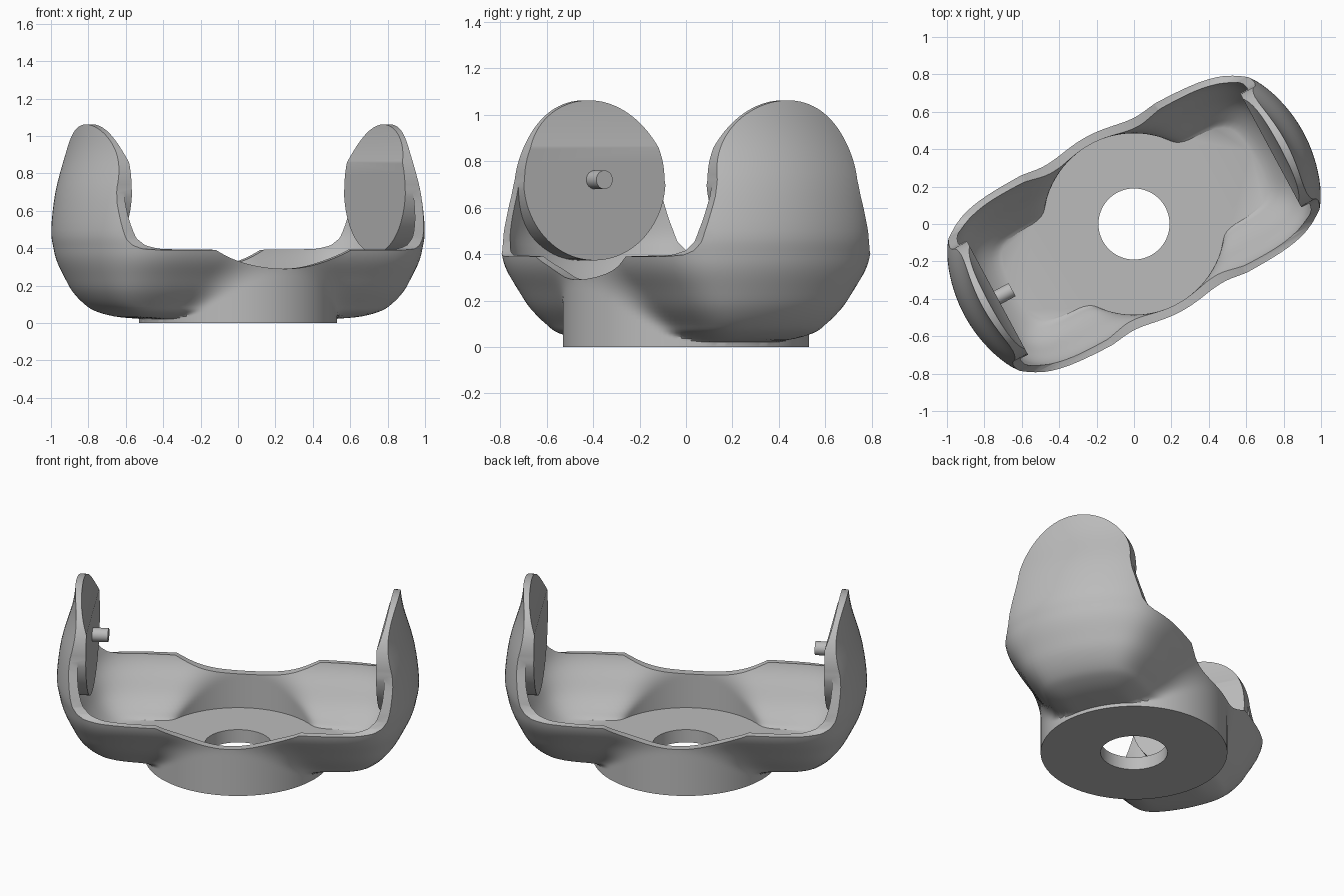
import bpy, bmesh, math
from mathutils import Matrix, Vector

if "Cube" in bpy.data.objects:
    bpy.data.objects.remove(bpy.data.objects["Cube"], do_unlink=True)

TURN = Matrix.Rotation(math.radians(28.3), 4, "Z")
SIDES = 160
BASE_R, WALL, FLOOR_Z = 0.53, 0.045, 0.08
DISC_Z, DISC_R, DISC_FACE = 0.72, 0.342, 0.83

grey = bpy.data.materials.new("plain grey")
grey.use_nodes = True
grey.diffuse_color = (0.5, 0.5, 0.5, 1)
grey.node_tree.nodes["Principled BSDF"].inputs["Base Color"].default_value = grey.diffuse_color


def finish(bm, name):
    bmesh.ops.recalc_face_normals(bm, faces=bm.faces)
    mesh = bpy.data.meshes.new(name)
    bm.to_mesh(mesh)
    bm.free()
    obj = bpy.data.objects.new(name, mesh)
    bpy.context.collection.objects.link(obj)
    mesh.materials.append(grey)
    return obj


def loft(rings, name):
    """Closed solid through a stack of equal rings."""
    bm = bmesh.new()
    loops = [[bm.verts.new(p) for p in ring] for ring in rings]
    for low, high in zip(loops, loops[1:]):
        for i in range(len(low)):
            j = (i + 1) % len(low)
            bm.faces.new((low[i], low[j], high[j], high[i]))
    bm.faces.new(loops[0])
    bm.faces.new(loops[-1])
    return finish(bm, name)


def cylinder(name, radius, start, end, axis, offset=(0, 0, 0), sides=96):
    bm = bmesh.new()
    spin = Vector((0, 0, 1)).rotation_difference(Vector(axis)).to_matrix().to_4x4()
    place = Matrix.Translation(Vector(offset) + Vector(axis) * (start + end) / 2) @ spin
    bmesh.ops.create_cone(bm, cap_ends=True, segments=sides, radius1=radius,
                          radius2=radius, depth=end - start, matrix=place)
    return finish(bm, name)


def combine(target, tool, operation):
    """Apply a boolean and drop the tool."""
    mod = target.modifiers.new("cut", "BOOLEAN")
    mod.operation, mod.object, mod.solver = operation, tool, "EXACT"
    bpy.context.view_layer.objects.active = target
    bpy.ops.object.modifier_apply(modifier=mod.name)
    bpy.data.objects.remove(tool, do_unlink=True)


def smooth_rows(rows, steps=4):
    """Catmull-Rom curve through the rows."""
    pts = [Vector(r) for r in rows]
    pts = [pts[0]] + pts + [pts[-1]]
    out = []
    for p, q, r, s in zip(pts, pts[1:], pts[2:], pts[3:]):
        for k in range(steps):
            t = k / steps
            out.append(q + (r - p) * t / 2 + (2 * p - 5 * q + 4 * r - s) * t * t / 2
                       + (3 * q - p - 3 * r + s) * t ** 3 / 2)
    return out + [pts[-1]]


def radius_at(angle, length, width):
    """Bow-ended rounded box, blended with the round base."""
    c, s = abs(math.cos(angle)), abs(math.sin(angle))
    low, high = 0.0, 2.0
    for _ in range(30):
        r = (low + high) / 2
        bowed = (r * c + 0.65 * (r * s) ** 2) / length
        if bowed ** 8 + (r * s / width) ** 8 > 1:
            high = r
        else:
            low = r
    blend = 0.08
    near = max(blend - abs(low - BASE_R), 0)
    return max(low, BASE_R) + near * near / (4 * blend)


def ring(z, length, width, inset=0.0):
    points = []
    for i in range(SIDES):
        angle = math.tau * (i + 0.5) / SIDES
        r = radius_at(angle, length, width) - inset
        points.append((r * math.cos(angle), r * math.sin(angle), z))
    return points


# Height, half length and half width of the flared shell
rows = smooth_rows([
    (0.02, 0.42, 0.16), (0.03, 0.65, 0.2), (0.06, 0.78, 0.28), (0.1, 0.85, 0.32),
    (0.17, 0.915, 0.385), (0.25, 0.96, 0.44), (0.33, 0.998, 0.493), (0.4, 1.017, 0.518),
    (0.5, 1.03, 0.53), (0.7, 1.005, 0.53), (0.9, 0.948, 0.53), (1.03, 0.926, 0.53),
    (1.2, 0.915, 0.53)])

# Outer solid, with the short round foot
outer_rings = [ring(z, a, b) for z, a, b in rows]
foot = [(BASE_R * math.cos(math.tau * (i + 0.5) / SIDES),
         BASE_R * math.sin(math.tau * (i + 0.5) / SIDES), 0) for i in range(SIDES)]
cradle = loft([foot] + outer_rings, "cradle")

# Cavity, leaving a thick round boss at the inside of each arm
lift = 0.02
cavity = loft([ring(max(z + lift, FLOOR_Z), a, b, WALL) for z, a, b in rows
               if z + lift > FLOOR_Z - 0.001], "cavity")
for side in (-1, 1):
    boss = cylinder("boss", DISC_R + 0.005, DISC_FACE, 1.3, (side, 0, 0), (0, 0, DISC_Z))
    combine(cavity, boss, "DIFFERENCE")
combine(cradle, cavity, "DIFFERENCE")

# Trim to the side outline: low rim, filleted shoulders, round arm tops
half = [(0.8, -0.1), (0.8, 0.39), (0.49, 0.39), (0.455, 0.397), (0.43, 0.415),
        (0.41, 0.45), (0.398, 0.5), (0.375, 0.58), (0.355, 0.65)]
arc = [(DISC_R * math.cos(math.pi * i / 48), DISC_Z + DISC_R * math.sin(math.pi * i / 48))
       for i in range(49)]
outline = half + arc + [(-v, z) for v, z in reversed(half)]
trim = loft([[(u, v, z) for v, z in outline] for u in (-1.5, 1.5)], "trim")
combine(cradle, trim, "INTERSECT")

# Shallow scoops in both long rims and the hole in the floor
combine(cradle, cylinder("scoop", 0.89, -1, 1, (0, 1, 0), (0, 0, 1.18), 192), "DIFFERENCE")
combine(cradle, cylinder("hole", 0.19, -0.2, 0.25, (0, 0, 1)), "DIFFERENCE")

# Pin on the right arm only
pin = cylinder("pivot_pin", 0.04, 0.74, 0.85, (-1, 0, 0), (0, 0, DISC_Z), 32)

for obj in (cradle, pin):
    obj.data.transform(TURN)
    bpy.ops.object.select_all(action="DESELECT")
    obj.select_set(True)
    bpy.context.view_layer.objects.active = obj
    bpy.ops.object.shade_smooth_by_angle(angle=math.radians(30))
